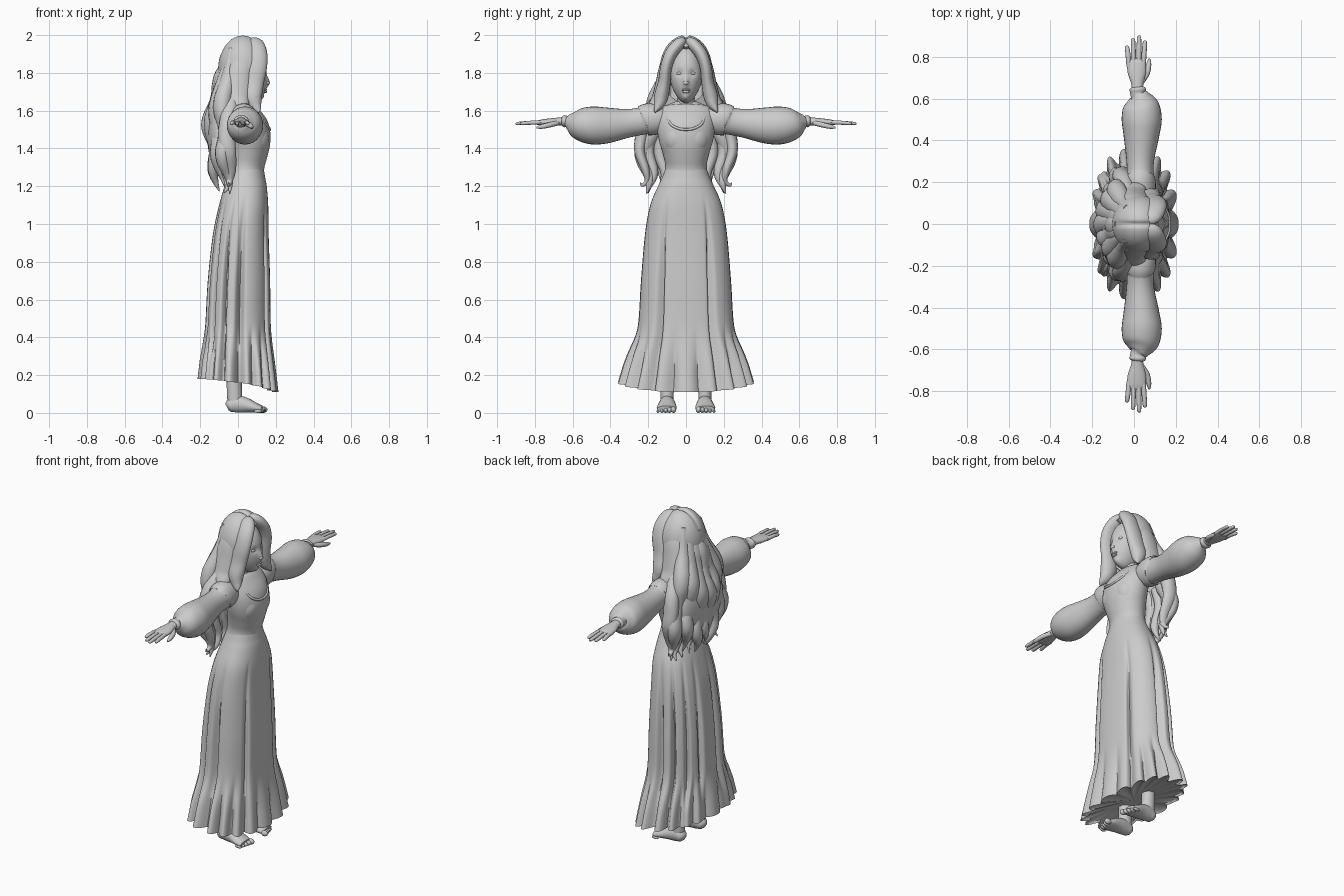
import bpy, math
from mathutils import Vector
from math import sin, cos, pi, exp

UP_X, UP_Z = Vector((1, 0, 0)), Vector((0, 0, 1))


def catmull(rows, sub):
    """Smoothly interpolate a list of equal-length number rows."""
    out = []
    for i in range(len(rows) - 1):
        p = [rows[max(0, min(len(rows) - 1, i + k))] for k in (-1, 0, 1, 2)]
        for s in range(sub):
            t = s / sub
            out.append([0.5 * (2 * b + (c - a) * t + (2 * a - 5 * b + 4 * c - d) * t * t
                               + (3 * b - a - 3 * c + d) * t ** 3) for a, b, c, d in zip(*p)])
    return out + [list(rows[-1])]


def make(name, verts, faces, mirror=False, angle=60):
    mesh = bpy.data.meshes.new(name)
    mesh.from_pydata(verts, [], faces)
    mesh.update()
    ob = bpy.data.objects.new(name, mesh)
    bpy.context.collection.objects.link(ob)
    bpy.ops.object.select_all(action='DESELECT')
    ob.select_set(True)
    bpy.context.view_layer.objects.active = ob
    bpy.ops.object.shade_smooth_by_angle(angle=math.radians(angle))
    if mirror:
        m = ob.modifiers.new("mirror", 'MIRROR')
        m.use_axis = (False, True, False)
    return ob


def grid_faces(rows, n):
    return [(i * n + j, i * n + (j + 1) % n, (i + 1) * n + (j + 1) % n, (i + 1) * n + j)
            for i in range(rows - 1) for j in range(n)]


def tube(name, pts, up=UP_Z, n=16, sub=4, mirror=False):
    """Elliptical tube; each point is x, y, z, side radius, radius along 'up'."""
    rows = catmull(pts, sub)
    ctr = [Vector(r[:3]) for r in rows]
    verts = []
    for i, r in enumerate(rows):
        t = (ctr[min(i + 1, len(rows) - 1)] - ctr[max(i - 1, 0)]).normalized()
        side = up.cross(t).normalized()
        v = t.cross(side)
        for j in range(n):
            a = 2 * pi * j / n
            verts.append(ctr[i] + side * cos(a) * max(r[3], .002) + v * sin(a) * max(r[4], .002))
    last = (len(rows) - 1) * n
    faces = grid_faces(len(rows), n) + [tuple(range(n))[::-1], tuple(range(last, last + n))]
    return make(name, verts, faces, mirror)


def ball(name, c, r, shape=None, mirror=False, n=32):
    verts = []
    for i in range(n + 1):
        ph = pi * min(max(i / n, .005), .995)
        for j in range(n):
            th = 2 * pi * j / n
            p = Vector((c[0] + r[0] * sin(ph) * cos(th), c[1] + r[1] * sin(ph) * sin(th), c[2] - r[2] * cos(ph)))
            verts.append(shape(p) if shape else p)
    return make(name, verts, grid_faces(n + 1, n)
                + [tuple(range(n))[::-1], tuple(range(n * n, n * n + n))], mirror)


# Skirt with pressed folds, a fluted bottom ruffle and a closed underside
profile = [(1.31, .049, .085, .103), (1.25, .043, .1, .125), (1.2, .04, .112, .148), (1.1, .03, .13, .19),
           (.95, .015, .147, .218), (.7, .005, .165, .24), (.45, 0, .174, .258), (.3, 0, .189, .305),
           (.145, 0, .206, .35)]
rows = catmull(profile, 6)
N = 220
folds = [math.radians(s * d) for d in (31, 88, 112, 138, 163) for s in (-1, 1)]
verts = []
for z, cx, rx, ry in rows:
    deep = min(1, max(0, (1.15 - z) / .45))
    ruffle = min(1, max(0, (.46 - z) / .22))
    box = min(1, max(0, (1.3 - z) / .2))
    for j in range(N):
        th = -pi + 2 * pi * j / N
        c, s = cos(th), sin(th)
        k = 1 - .18 * deep * (1 - .7 * ruffle) * sum(exp(-((th - f) / .065) ** 2) for f in folds)
        k *= 1 + ruffle * (.15 * abs(cos(9 * th)) - .11)
        x = math.copysign(abs(c) ** (1 - .18 * box), c) * rx * k + cx
        y = math.copysign(abs(s) ** (1 - .12 * box), s) * ry * k
        verts.append((x, y, z + ruffle * (.015 * s * s - .035 * c)))
hem = verts[-N:]
verts += [(x * .95, y * .95, z + .012) for x, y, z in hem] + [(x * .01, y * .01, .175) for x, y, z in hem]
make("skirt", verts, grid_faces(len(rows) + 2, N))

# Bodice with a soft bust, neck and scoop neckline
tube("bodice", [(.042, 0, 1.22, .13, .1), (.047, 0, 1.30, .11, .092), (.056, 0, 1.37, .122, .1),
                (.064, 0, 1.43, .14, .106), (.064, 0, 1.48, .15, .107), (.055, 0, 1.53, .154, .1),
                (.038, 0, 1.59, .15, .072), (.025, 0, 1.625, .11, .05), (.025, 0, 1.65, .05, .042)], UP_X, 48, 6)
ball("bust", (.086, .05, 1.455), (.08, .078, .095), mirror=True)
tube("neck", [(.02, 0, 1.58, .065, .05), (.03, 0, 1.65, .046, .046), (.045, 0, 1.75, .045, .045)], UP_X)
tube("neckline", [(.05, .112, 1.622, .007, .007), (.104, .1, 1.575, .007, .007), (.143, .082, 1.53, .007, .007),
                  (.165, .042, 1.506, .007, .007), (.169, 0, 1.5, .007, .007), (.165, -.042, 1.506, .007, .007),
                  (.143, -.082, 1.53, .007, .007), (.104, -.1, 1.575, .007, .007),
                  (.05, -.112, 1.622, .007, .007)], UP_X, 10)

# Balloon sleeves, cuffs and hands
tube("sleeve", [(.03, .08, 1.56, .05, .05), (.03, .15, 1.555, .072, .08), (.03, .21, 1.553, .073, .084),
                (.03, .235, 1.545, .064, .073), (.03, .31, 1.533, .067, .076), (.035, .42, 1.522, .085, .095),
                (.037, .5, 1.522, .096, .1), (.034, .57, 1.53, .085, .083), (.025, .61, 1.54, .05, .05),
                (.018, .625, 1.543, .036, .03), (.017, .645, 1.544, .04, .032), (.016, .655, 1.544, .03, .025)],
     UP_Z, 28, mirror=True)
tube("hand", [(.016, .63, 1.545, .028, .024), (.016, .67, 1.543, .029, .021), (.014, .72, 1.54, .043, .019),
              (.012, .77, 1.537, .046, .015), (.012, .79, 1.535, .042, .01)], mirror=True)
for i, (x, tip) in enumerate([(-.024, .855), (-.001, .889), (.022, .9), (.044, .878)]):
    dx = (x - .012) * .25
    tube(f"finger_{i}", [(x, .755, 1.537, .012, .011), (x + dx * .5, .81, 1.537, .012, .011),
                         (x + dx, tip - .01, 1.532, .01, .009), (x + dx, tip, 1.531, .003, .003)], n=10, mirror=True)
tube("thumb", [(.035, .68, 1.535, .014, .014), (.06, .72, 1.525, .015, .014), (.071, .765, 1.515, .012, .012),
               (.073, .792, 1.51, .004, .004)], n=10, mirror=True)

# Lower legs and bare feet
tube("leg", [(-.015, .097, .22, .038, .042), (-.02, .1, .17, .036, .04),
             (-.018, .1, .09, .035, .04), (-.015, .1, .04, .034, .038)], UP_X, mirror=True)
tube("foot", [(-.058, .1, .03, .018, .018), (-.045, .1, .036, .033, .034), (-.01, .1, .047, .039, .046),
              (.04, .1, .041, .046, .04), (.09, .102, .028, .053, .027), (.125, .104, .02, .048, .018)], n=20, mirror=True)
for i in range(5):
    r = .017 - .002 * i
    ball(f"toe_{i}", (.134 - .007 * i, .066 + .0205 * i, r), (.022, r * .85, r), mirror=True, n=12)


# Head and face
def face_shape(p):
    p = p.copy()
    drop = max(0, 1.79 - p.z)
    p.y *= 1 - drop * 1.5
    p.x += drop * .12 if p.x > .05 else 0
    if p.x > .07:
        p.x -= .01 * exp(-((abs(p.y) - .034) / .018) ** 2 - ((p.z - 1.8) / .018) ** 2)
        p.x += .012 * exp(-(p.y / .02) ** 2 - ((p.z - 1.665) / .02) ** 2)
        p.x += .016 * exp(-(p.y / .013) ** 2 - ((p.z - 1.75) / .03) ** 2)
    return p


ball("head", (.05, 0, 1.79), (.1, .09, .15), face_shape, n=72)
ball("nose_tip", (.157, 0, 1.747), (.012, .016, .011), n=14)
ball("eye", (.127, .034, 1.797), (.011, .018, .009), mirror=True, n=16)
ball("upper_lip", (.144, 0, 1.711), (.009, .024, .006), n=14)
ball("lower_lip", (.144, 0, 1.7), (.009, .02, .007), n=14)


# Hair cap, parted and pressed back around the face
def cap_shape(p):
    p = p.copy()
    w = ((p.y / .085) ** 2 + ((p.z - 1.77) / .155) ** 2) if p.z > 1.77 else (p.y / .085) ** 2
    if p.x > .03 and w < 1.3:
        p.x += (.03 - p.x) * min(1, (1.3 - w) / .4)
    if p.z > 1.9:
        p.z -= .012 * exp(-(p.y / .012) ** 2)
    return p


ball("hair_cap", (.025, 0, 1.82), (.13, .138, .18), cap_shape, n=64)
tube("front_hair", [(.06, .02, 1.965, .02, .03), (.085, .04, 1.95, .032, .05), (.1, .08, 1.9, .033, .055),
                    (.098, .105, 1.83, .031, .055), (.082, .115, 1.75, .033, .055), (.078, .13, 1.68, .038, .05),
                    (.09, .142, 1.635, .03, .036), (.105, .158, 1.605, .013, .018), (.11, .165, 1.59, .003, .003)],
     UP_X, 20, mirror=True)
tube("side_hair", [(.01, .06, 1.94, .02, .03), (.015, .1, 1.85, .035, .06), (.0, .12, 1.75, .04, .07),
                   (-.005, .14, 1.67, .04, .07), (.01, .175, 1.615, .03, .045), (.0, .2, 1.58, .005, .005)],
     UP_X, 20, mirror=True)
tube("hair_mass", [(-.02, 0, 1.9, .08, .04), (-.05, 0, 1.75, .125, .06), (-.085, 0, 1.62, .165, .065),
                   (-.105, 0, 1.48, .19, .06), (-.095, 0, 1.36, .17, .055), (-.09, 0, 1.27, .12, .035)], UP_X, 32)

# Thick wavy locks fanned across the back
for i in range(7):
    u = (i - 3) / 3
    sgn = 1 if u >= 0 else -1
    end = 1.16 + .035 * (i % 2) + .02 * (1 - abs(u))
    pts = []
    for k in range(15):
        t = k / 14
        z = 1.93 + (end - 1.93) * t
        grow = min(1, t * 1.6)
        y = u * (.07 + .14 * grow ** 1.3) + .016 * sin(t * 17 + abs(i - 3) * .6) * grow * sgn
        x = -.035 - .11 * sin(min(1, t * 1.5) * pi / 2) ** 1.3 + .014 * cos(t * 17 + abs(i - 3)) * grow
        x += .065 * u * u * grow + .03 * t ** 3
        r = (.052 + .004 * cos(t * 17 + i)) * min(1, .3 + t * 3) * (1 - t ** 5) + .003
        pts.append((x, y, z, r, r * .85))
    tube(f"back_lock_{i}", pts, UP_X, 16, 3)

# Loose outer curls beside the waist and under the hair
tube("outer_curl", [(-.03, .15, 1.66, .03, .035), (-.05, .21, 1.56, .04, .045), (-.06, .235, 1.46, .035, .045),
                    (-.05, .245, 1.38, .028, .04), (-.04, .215, 1.29, .022, .03), (-.045, .205, 1.23, .014, .018),
                    (-.05, .232, 1.205, .008, .008), (-.05, .242, 1.22, .003, .003)], UP_X, mirror=True)
for i, y in enumerate((.05, .12, .18)):
    tube(f"under_curl_{i}", [(-.06, y, 1.5, .03, .03), (-.075, y + .02, 1.38, .032, .035), (-.06, y - .01, 1.27, .024, .026),
                             (-.055, y + .012, 1.2, .012, .014), (-.075, y + .02, 1.165, .003, .003)], UP_X, 12, mirror=True)
